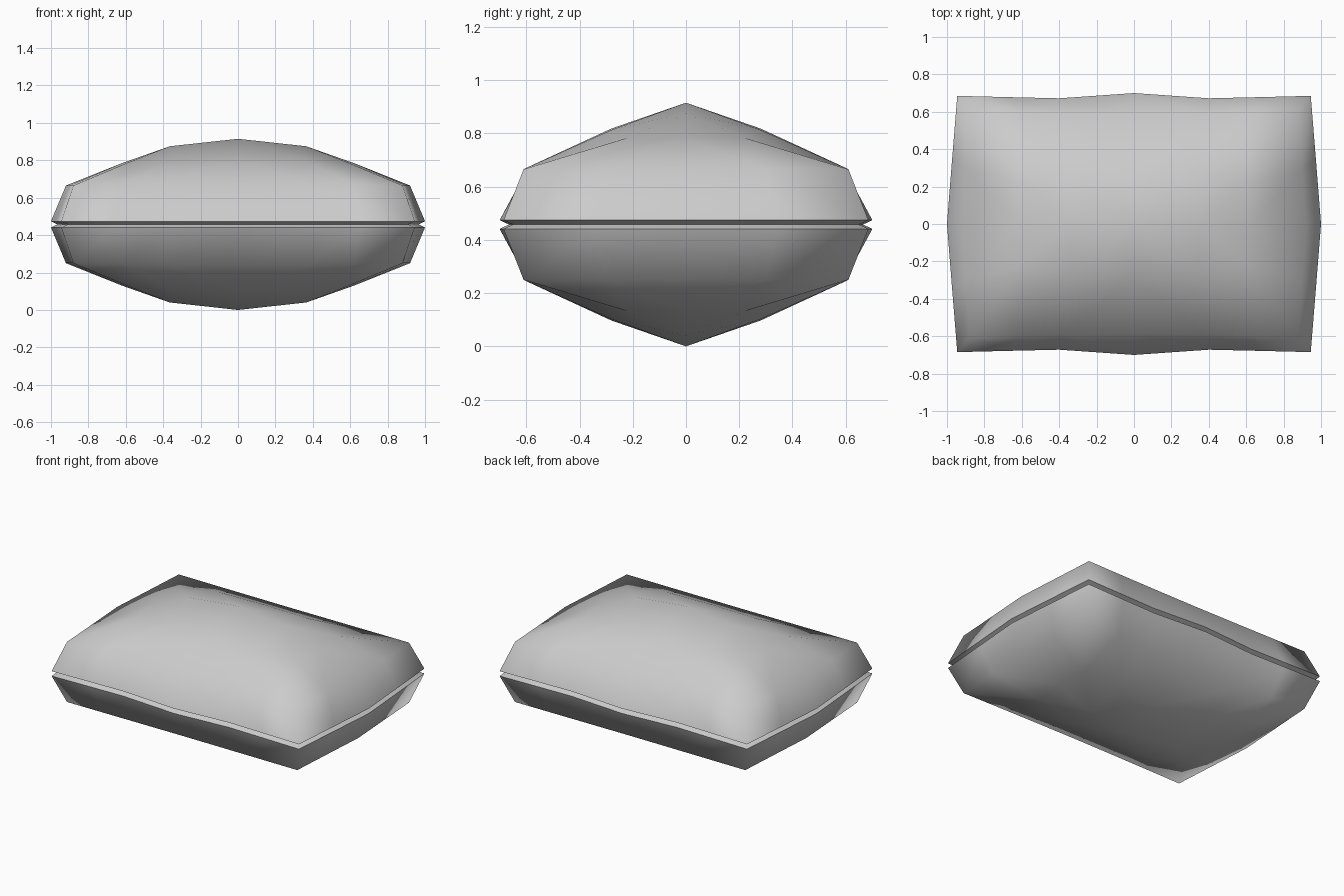
import bpy, bmesh, math

if "Cube" in bpy.data.objects:
    bpy.data.objects.remove(bpy.data.objects["Cube"])

MID = 0.4625
NX, NY = 3, 2      # panel columns and rows either side of centre
bm = bmesh.new()

# Puffed top panel, one quarter given by distance from centre: [row][column]
quarter = [
    [(0, 0, .92), (.365, 0, .88), (.62, 0, .79), (.92, 0, .67)],
    [(0, .28, .823), (.34, .28, .818), (.60, .22, .788), (.90, .30, .67)],
    [(0, .587, .681), (.38, .592, .679), (.62, .60, .675), (.88, .61, .67)],
]
grid = {}
for j in range(-NY, NY + 1):
    for i in range(-NX, NX + 1):
        x, y, z = quarter[abs(j)][abs(i)]
        grid[i, j] = bm.verts.new((math.copysign(x, i), math.copysign(y, j), z))
for j in range(-NY, NY):
    for i in range(-NX, NX):
        a, b, c, d = grid[i, j], grid[i+1, j], grid[i+1, j+1], grid[i, j+1]
        # Split each quad across the diagonal that follows the corner ridges
        if (i + .5) * (j + .5) > 0:
            bm.faces.new((a, b, c))
            bm.faces.new((a, c, d))
        else:
            bm.faces.new((a, b, d))
            bm.faces.new((b, c, d))

# Seam outline, walked around the panel border
border = ([(i, -NY) for i in range(-NX, NX)] + [(NX, j) for j in range(-NY, NY)] +
          [(i, NY) for i in range(NX, -NX, -1)] + [(-NX, j) for j in range(NY, -NY, -1)])
seam = {(3, 0): (1.0, 0), (3, 1): (.973, .34), (3, 2): (.945, .685),
        (2, 2): (.66, .678), (1, 2): (.40, .672), (0, 2): (0, .70)}


def ring(z, inset):
    out = []
    for i, j in border:
        x, y = seam[(abs(i), abs(j))]
        x = x - inset if abs(i) == NX else x
        y = y - inset if abs(j) == NY else y
        out.append(bm.verts.new((math.copysign(x, i), math.copysign(y, j), z)))
    return out


# Side wall and the V groove between the two halves
loops = [[grid[p] for p in border], ring(.479, 0), ring(MID, .035)]
for a, b in zip(loops, loops[1:]):
    for k in range(len(a)):
        n = (k + 1) % len(a)
        bm.faces.new((a[k], b[k], b[n], a[n]))

# Smooth everywhere except along the seam
for f in bm.faces:
    f.smooth = True
for loop in loops[1:]:
    for k in range(len(loop)):
        bm.edges.get((loop[k], loop[(k + 1) % len(loop)])).smooth = False

# Bottom half mirrored from the top half
geo = bmesh.ops.duplicate(bm, geom=bm.verts[:] + bm.edges[:] + bm.faces[:])["geom"]
for v in [g for g in geo if isinstance(g, bmesh.types.BMVert)]:
    v.co.z = 2 * MID - v.co.z
bmesh.ops.remove_doubles(bm, verts=bm.verts, dist=0.0005)
bmesh.ops.recalc_face_normals(bm, faces=bm.faces)
low = min(v.co.z for v in bm.verts)
bmesh.ops.translate(bm, verts=bm.verts, vec=(0, 0, -low))

mesh = bpy.data.meshes.new("cushion")
bm.to_mesh(mesh)
bm.free()
cushion = bpy.data.objects.new("cushion", mesh)
bpy.context.collection.objects.link(cushion)
